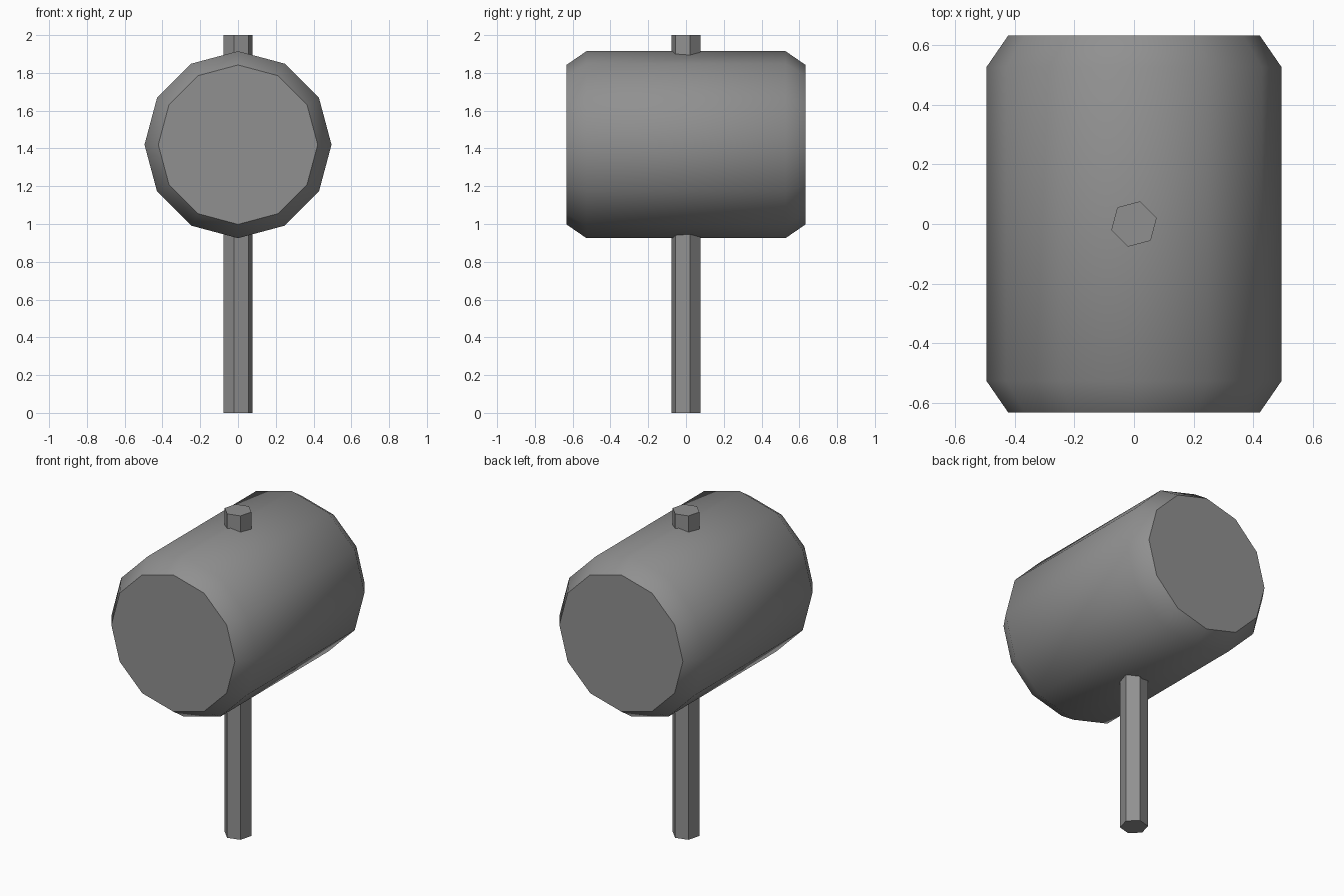
import bpy, bmesh, math
from mathutils import Matrix

if "Cube" in bpy.data.objects:
    bpy.data.objects.remove(bpy.data.objects["Cube"])

# Dark grey finish shared by both parts
grey = bpy.data.materials.new("dark_grey")
grey.diffuse_color = (0.28, 0.28, 0.28, 1)
grey.use_nodes = True
grey.node_tree.nodes["Principled BSDF"].inputs["Base Color"].default_value = grey.diffuse_color


def lathe_prism(name, sides, rings, start, matrix):
    """Closed prism through (radius, height) rings along local z."""
    bm = bmesh.new()
    loops = []
    for r, h in rings:
        angles = [start + 2 * math.pi * i / sides for i in range(sides)]
        loops.append([bm.verts.new((r * math.cos(a), r * math.sin(a), h)) for a in angles])
    for a, b in zip(loops, loops[1:]):
        for i in range(sides):
            j = (i + 1) % sides
            bm.faces.new((a[i], a[j], b[j], b[i]))
    bm.faces.new(loops[0][::-1])
    bm.faces.new(loops[-1])
    bm.transform(matrix)
    bmesh.ops.recalc_face_normals(bm, faces=bm.faces)
    mesh = bpy.data.meshes.new(name)
    bm.to_mesh(mesh)
    bm.free()
    mesh.materials.append(grey)
    obj = bpy.data.objects.new(name, mesh)
    bpy.context.collection.objects.link(obj)
    return obj


# Mallet head: 12-sided barrel along y with chamfered, flat ends
head = lathe_prism(
    "mallet_head", 12,
    [(0.422, -0.633), (0.495, -0.527), (0.495, 0.527), (0.422, 0.633)], 0,
    Matrix.Translation((0, 0, 1.42)) @ Matrix.Rotation(math.pi / 2, 4, 'X'))
bpy.context.view_layer.objects.active = head
head.select_set(True)
bpy.ops.object.shade_smooth_by_angle(angle=math.radians(40))

# Handle: slightly turned hexagonal rod running right through the head
lathe_prism("handle", 6, [(0.079, 0), (0.079, 2)], math.radians(15), Matrix.Identity(4))
